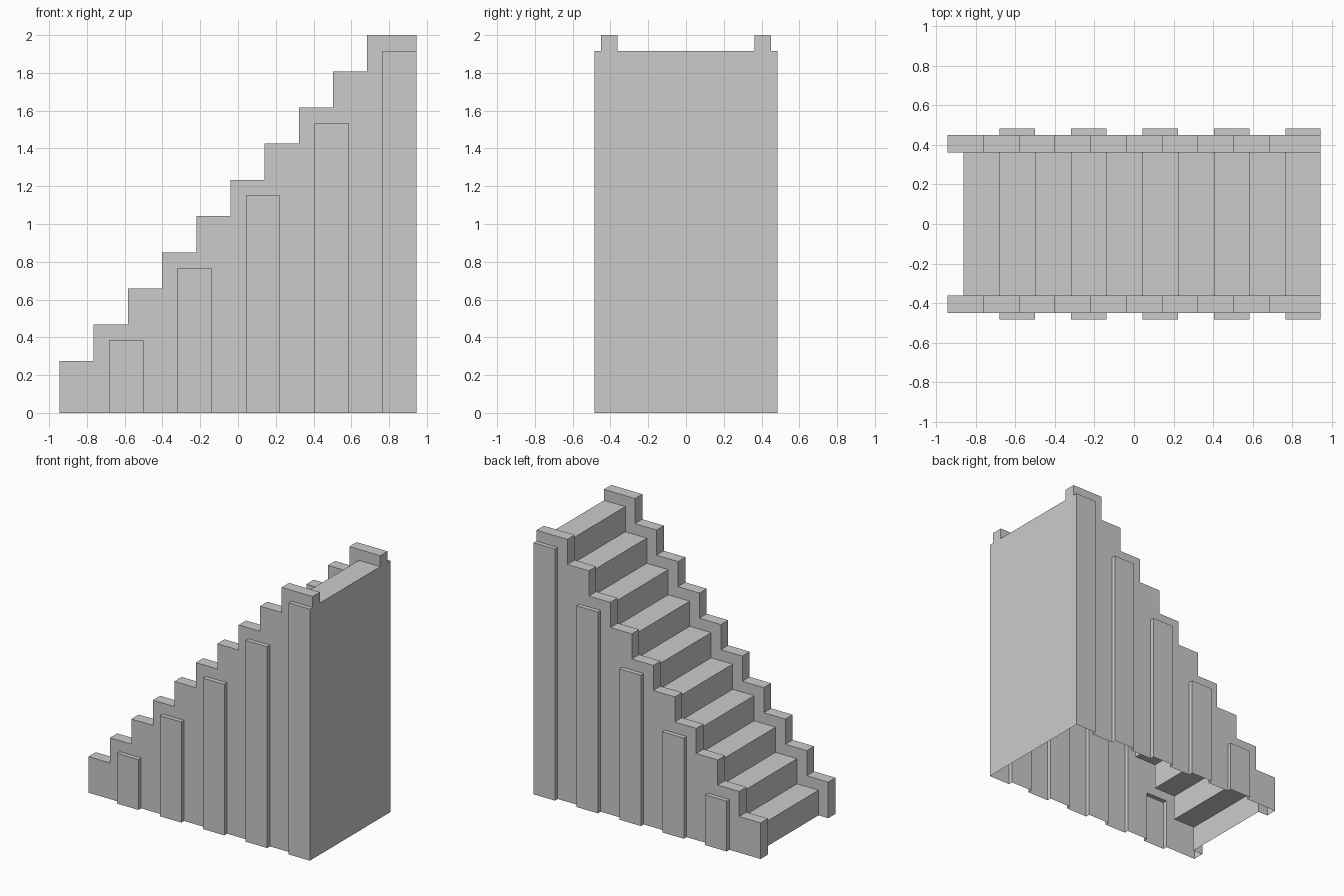
import bpy, bmesh
from mathutils import Vector

if "Cube" in bpy.data.objects:
    bpy.data.objects.remove(bpy.data.objects["Cube"])

N = 10                 # number of steps
RUN, RISE = 0.181, 0.1917
X0, X1 = -0.945, 0.945 # front and back ends of the side walls
XT = -0.863            # first riser
Y_IN, Y_WALL, Y_PILLAR = 0.363, 0.451, 0.484

# Plan grid: wall step edges and tread edges along x, layers along y
xs = sorted([X0 + RUN * k for k in range(N)] + [XT + RUN * k for k in range(N)] + [X1])
ys = [-Y_PILLAR, -Y_WALL, -Y_IN, Y_IN, Y_WALL, Y_PILLAR]
PARTS = {0: "pillars", 1: "side_walls", 2: "stair_treads"}


def layer(j):
    return min(j, len(ys) - 2 - j)


def height(i, j):
    """Height of the stepped shell over one plan cell."""
    if not (0 <= i < len(xs) - 1 and 0 <= j < len(ys) - 1):
        return 0.0
    xm = (xs[i] + xs[i + 1]) / 2
    if layer(j) == 1:
        return 0.275 + 0.1917 * min(N - 1, int((xm - X0) / RUN))
    if xm < XT:
        return 0.0
    k = min(N - 1, int((xm - XT) / RUN))
    if layer(j) == 0 and k % 2 == 0:
        return 0.0
    return RISE * (k + 1)


meshes = {p: bmesh.new() for p in PARTS}


def quad(bm, pts, normal):
    f = bm.faces.new([bm.verts.new(p) for p in pts])
    f.normal_update()
    if f.normal.dot(Vector(normal)) < 0:
        f.normal_flip()


# Open-bottomed shell: a top for each cell, and a drop to each lower neighbour
for i in range(len(xs) - 1):
    for j in range(len(ys) - 1):
        h = height(i, j)
        if h <= 0:
            continue
        bm = meshes[layer(j)]
        a, b, c, d = xs[i], xs[i + 1], ys[j], ys[j + 1]
        quad(bm, [(a, c, h), (b, c, h), (b, d, h), (a, d, h)], (0, 0, 1))
        sides = [(-1, 0, (a, c), (a, d)), (1, 0, (b, c), (b, d)),
                 (0, -1, (a, c), (b, c)), (0, 1, (a, d), (b, d))]
        for di, dj, p, q in sides:
            low = height(i + di, j + dj)
            if low < h - 1e-5:
                quad(bm, [(*p, low), (*q, low), (*q, h), (*p, h)], (di, dj, 0))

# Merge flat neighbours and make one object per part
for p, name in PARTS.items():
    bm = meshes[p]
    bmesh.ops.remove_doubles(bm, verts=bm.verts[:], dist=1e-4)
    bmesh.ops.dissolve_limit(bm, angle_limit=0.01, verts=bm.verts[:], edges=bm.edges[:])
    me = bpy.data.meshes.new(name)
    bm.to_mesh(me)
    bm.free()
    bpy.context.collection.objects.link(bpy.data.objects.new(name, me))
